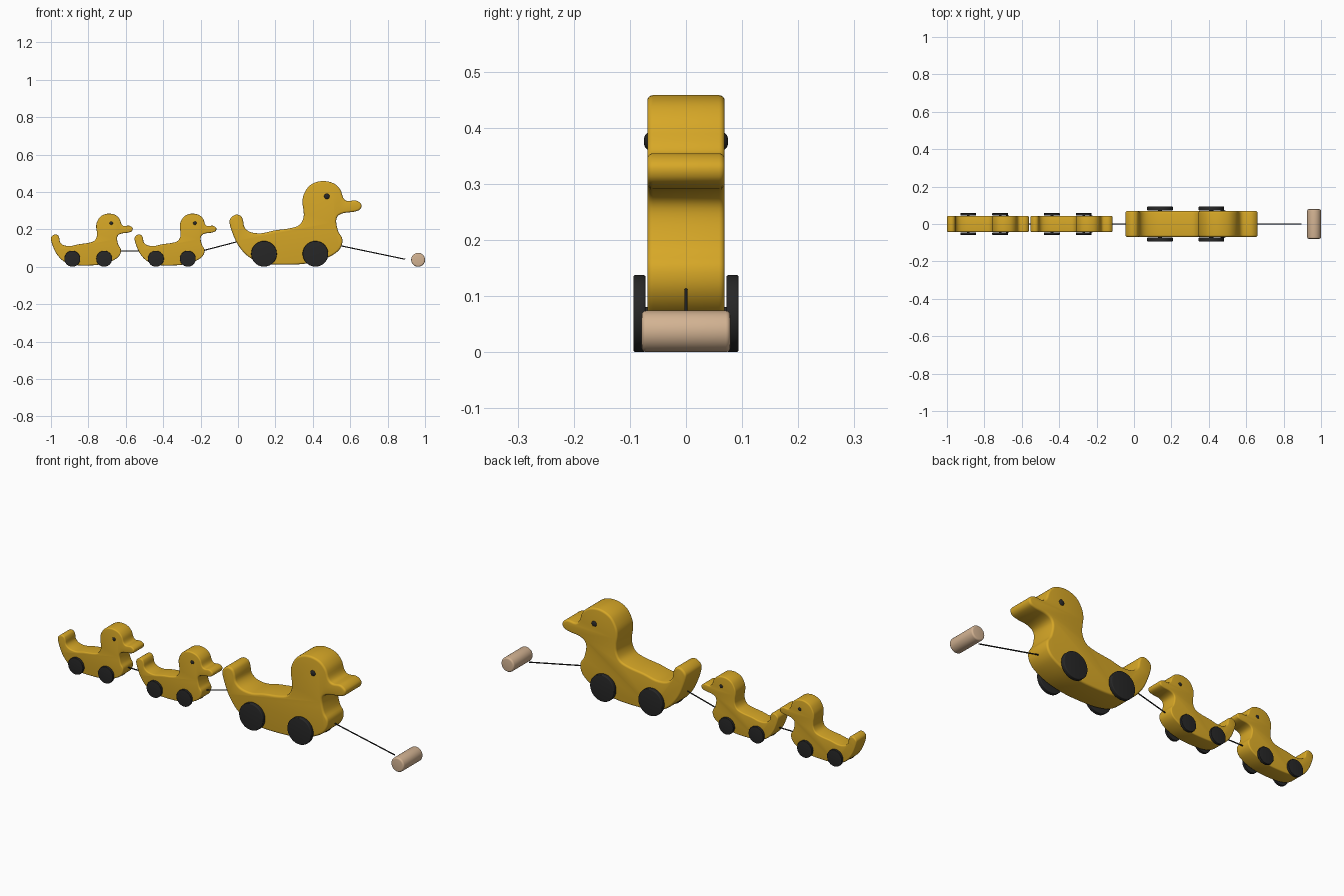
import bpy, bmesh, math
from mathutils import Vector

cube = bpy.data.objects.get("Cube")
if cube:
    bpy.data.objects.remove(cube, do_unlink=True)


def material(name, rgb):
    m = bpy.data.materials.new(name)
    m.use_nodes = True
    m.diffuse_color = (*rgb, 1)
    m.node_tree.nodes["Principled BSDF"].inputs["Base Color"].default_value = (*rgb, 1)
    return m


YELLOW = material("duck yellow", (0.68, 0.39, 0.02))
BLACK = material("soft black", (0.02, 0.02, 0.02))
WOOD = material("pale wood", (0.65, 0.45, 0.29))

# Side outline of a duck in hundredths, clockwise from the tail
OUTLINE = [
    (0.5, 25.9), (3.2, 27.8), (5.9, 27.2), (7.2, 24.8), (8, 21), (11.2, 18.5),
    (17, 17.9), (24, 19.4), (32, 20.5), (37.2, 22.2), (39.4, 25.8), (39.6, 29.6),
    (39, 34), (39.5, 38.2), (42.2, 42.8), (46, 45.1), (50.7, 45.8), (55.8, 44.5),
    (59.2, 41.2), (60.8, 36.8), (63, 35.1), (67.5, 35.4), (70.4, 33.4), (69.8, 30.7),
    (66.5, 29.4), (61, 28.7), (57.8, 27), (57, 23.8), (58.2, 18.6), (60.2, 15.2),
    (59.8, 11), (56.6, 7.2), (49.1, 3.5), (40, 1.6), (31, 1.1), (21.4, 1.4),
    (13.9, 3.2), (8.5, 6.7), (4.3, 12), (1.6, 17.9), (0, 23.2)]


def smooth_loop(points, steps=4):
    """Closed Catmull-Rom curve through the points."""
    pts = [Vector(p) / 100 for p in points]
    n, result = len(pts), []
    for i in range(n):
        a, b, c, d = (pts[(i + k) % n] for k in (-1, 0, 1, 2))
        for s in range(steps):
            t = s / steps
            result.append(0.5 * (2 * b + (c - a) * t + (2 * a - 5 * b + 4 * c - d) * t ** 2
                                 + (3 * b - a - 3 * c + d) * t ** 3))
    return result


def finish(obj, mat, bevel=0):
    """Colour, round the rims and shade smooth."""
    obj.data.materials.append(mat)
    bpy.ops.object.select_all(action="DESELECT")
    obj.select_set(True)
    bpy.context.view_layer.objects.active = obj
    if bevel:
        mod = obj.modifiers.new("rounded rims", "BEVEL")
        mod.width, mod.segments = bevel, 4
        mod.limit_method, mod.angle_limit = "ANGLE", math.radians(60)
        mod.use_clamp_overlap = False
        bpy.ops.object.modifier_apply(modifier=mod.name)
    bpy.ops.object.shade_smooth_by_angle(angle=math.radians(35))
    return obj


def rod(name, start, end, radius, mat, bevel=0, sides=48):
    """Cylinder between two points."""
    start, end = Vector(start), Vector(end)
    axis = end - start
    bpy.ops.mesh.primitive_cylinder_add(
        vertices=sides, radius=radius, depth=axis.length, location=(start + end) / 2,
        rotation=axis.to_track_quat("Z", "Y").to_euler())
    obj = bpy.context.object
    obj.name = name
    return finish(obj, mat, bevel)


def body(name, x, size):
    half = 0.069 * size
    bm = bmesh.new()
    verts = [bm.verts.new((x + p.x * size, half, p.y * size)) for p in smooth_loop(OUTLINE)]
    face = bm.faces.new(verts)
    extruded = bmesh.ops.extrude_face_region(bm, geom=[face])["geom"]
    moved = [g for g in extruded if isinstance(g, bmesh.types.BMVert)]
    bmesh.ops.translate(bm, verts=moved, vec=(0, -2 * half, 0))
    bmesh.ops.recalc_face_normals(bm, faces=bm.faces)
    mesh = bpy.data.meshes.new(name)
    bm.to_mesh(mesh)
    bm.free()
    obj = bpy.data.objects.new(name, mesh)
    bpy.context.collection.objects.link(obj)
    finish(obj, YELLOW, 0.01 * size)


def duck(name, x, size):
    body(name + "_body", x, size)
    wheel_z, radius = 0.069 * size, 0.0685 * size
    for place, offset in (("rear", 0.184), ("front", 0.459)):
        wx = x + offset * size
        rod(f"{name}_{place}_axle", (wx, -0.08 * size, wheel_z), (wx, 0.08 * size, wheel_z),
            0.012 * size, BLACK, sides=16)
        for side, s in (("left", 1), ("right", -1)):
            rod(f"{name}_{place}_{side}_wheel", (wx, s * 0.072 * size, wheel_z),
                (wx, s * 0.094 * size, wheel_z), radius, BLACK, 0.004 * size)
    # Domed eyes on both cheeks
    for side, s in (("left", 1), ("right", -1)):
        bpy.ops.mesh.primitive_uv_sphere_add(
            segments=24, ring_count=12, radius=0.015 * size,
            location=(x + 0.52 * size, s * 0.067 * size, 0.376 * size))
        eye = bpy.context.object
        eye.name = f"{name}_{side}_eye"
        eye.scale.y = 0.55
        finish(eye, BLACK)


duck("mother_duck", -0.045, 1)
duck("middle_duckling", -0.553, 0.62)
duck("last_duckling", -1.0, 0.62)

# Pull cords between the ducks, and from the mother to the handle
for name, start, end in (
        ("pull_cord", (0.53, 0, 0.116), (0.894, 0, 0.04)),
        ("middle_cord", (-0.21, 0, 0.08), (0.02, 0, 0.14)),
        ("rear_cord", (-0.66, 0, 0.085), (-0.5, 0, 0.085))):
    rod(name, start, end, 0.003, BLACK, sides=12)

# Wooden grip
rod("handle", (0.963, -0.079, 0.037), (0.963, 0.079, 0.037), 0.037, WOOD, 0.008)
